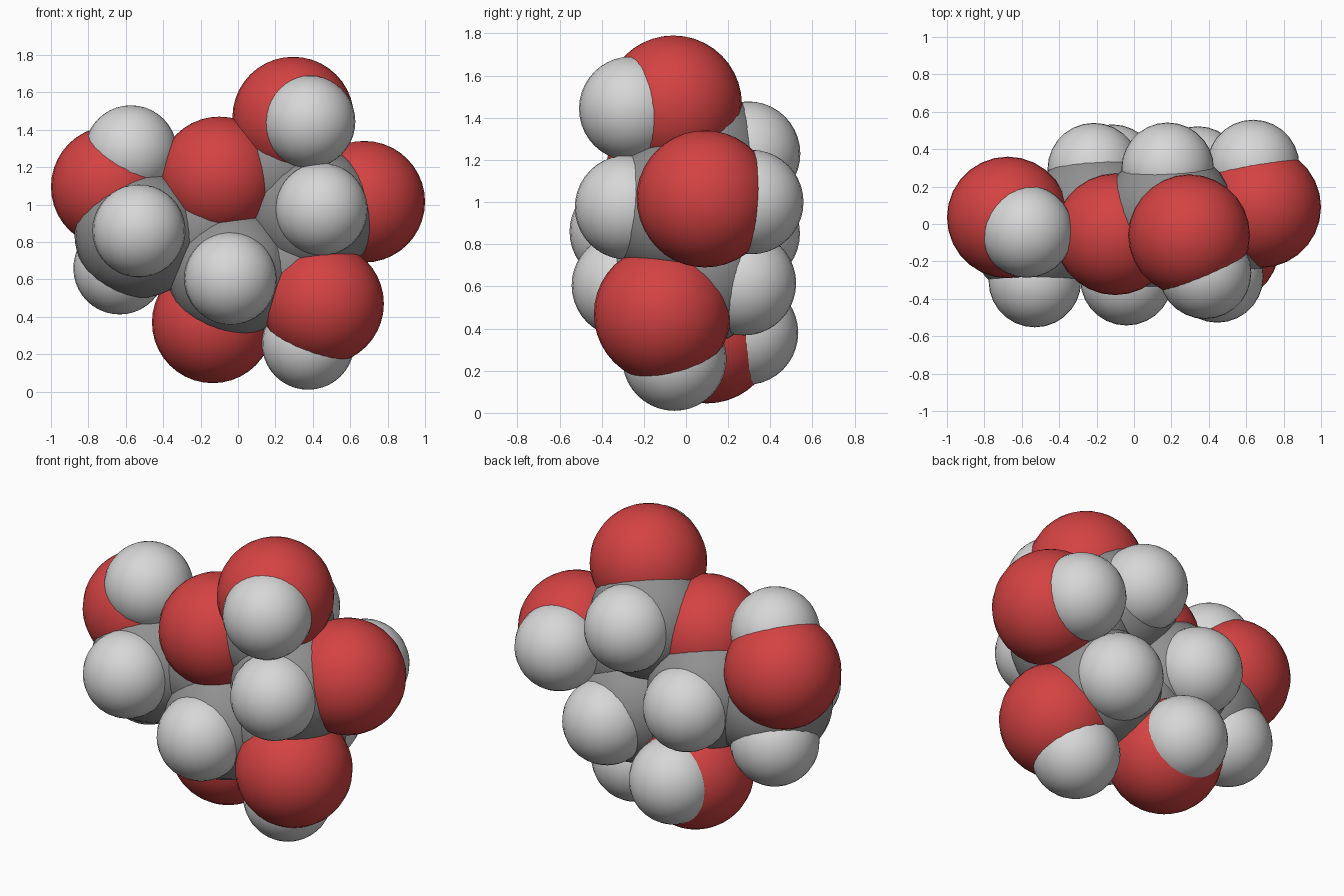
import bpy
import bmesh

cube = bpy.data.objects.get("Cube")
if cube:
    bpy.data.objects.remove(cube, do_unlink=True)


def make_material(name, rgb):
    mat = bpy.data.materials.new(name)
    mat.use_nodes = True
    mat.diffuse_color = (*rgb, 1)
    bsdf = mat.node_tree.nodes["Principled BSDF"]
    bsdf.inputs["Base Color"].default_value = (*rgb, 1)
    bsdf.inputs["Roughness"].default_value = 0.6
    return mat


def make_sphere_mesh(name, radius, mat):
    """One smooth ball shared by every atom of an element."""
    mesh = bpy.data.meshes.new(name)
    bm = bmesh.new()
    bmesh.ops.create_uvsphere(bm, u_segments=28, v_segments=20, radius=radius)
    for face in bm.faces:
        face.smooth = True
    bm.to_mesh(mesh)
    bm.free()
    mesh.materials.append(mat)
    return mesh


carbon = make_sphere_mesh("carbon_ball", 0.345, make_material("dark grey", (0.28, 0.28, 0.28)))
oxygen = make_sphere_mesh("oxygen_ball", 0.325, make_material("red", (0.66, 0.055, 0.055)))
hydrogen = make_sphere_mesh("hydrogen_ball", 0.2475, make_material("light grey", (0.68, 0.68, 0.68)))

atoms = {
    # Puckered six-member ring, with one oxygen
    "ring_oxygen": (oxygen, (-0.10, -0.055, 1.145)),
    "ring_carbon_top": (carbon, (0.19, 0.06, 1.20)),
    "ring_carbon_right": (carbon, (0.405, -0.05, 0.955)),
    "ring_carbon_lower_right": (carbon, (0.29, 0.05, 0.665)),
    "ring_carbon_bottom": (carbon, (-0.03, -0.065, 0.635)),
    "ring_carbon_left": (carbon, (-0.20, 0.06, 0.88)),
    # Side arm carbon
    "arm_carbon": (carbon, (-0.53, -0.06, 0.845)),
    # Hydrogens on the carbons, alternating back and front
    "hydrogen_top_back": (hydrogen, (0.18, 0.295, 1.23)),
    "hydrogen_right_front": (hydrogen, (0.445, -0.28, 0.975)),
    "hydrogen_lower_right_back": (hydrogen, (0.34, 0.275, 0.615)),
    "hydrogen_bottom_front": (hydrogen, (-0.04, -0.295, 0.605)),
    "hydrogen_left_back": (hydrogen, (-0.215, 0.293, 0.85)),
    "arm_hydrogen_front": (hydrogen, (-0.53, -0.305, 0.86)),
    "arm_hydrogen_low": (hydrogen, (-0.633, 0.05, 0.66)),
    # Hydroxyl pairs
    "top_oxygen": (oxygen, (0.295, -0.06, 1.465)),
    "top_oxygen_hydrogen": (hydrogen, (0.38, -0.26, 1.443)),
    "right_oxygen": (oxygen, (0.675, 0.09, 1.015)),
    "right_oxygen_hydrogen": (hydrogen, (0.637, 0.31, 1.0)),
    "lower_right_oxygen": (oxygen, (0.455, -0.112, 0.47)),
    "lower_right_oxygen_hydrogen": (hydrogen, (0.375, -0.055, 0.2575)),
    "bottom_oxygen": (oxygen, (-0.135, 0.10, 0.37)),
    "bottom_oxygen_hydrogen": (hydrogen, (-0.116, 0.285, 0.38)),
    "arm_oxygen": (oxygen, (-0.675, 0.035, 1.095)),
    "arm_oxygen_hydrogen": (hydrogen, (-0.573, -0.04, 1.283)),
}

for name, (mesh, centre) in atoms.items():
    atom = bpy.data.objects.new(name, mesh)
    atom.location = centre
    bpy.context.collection.objects.link(atom)
